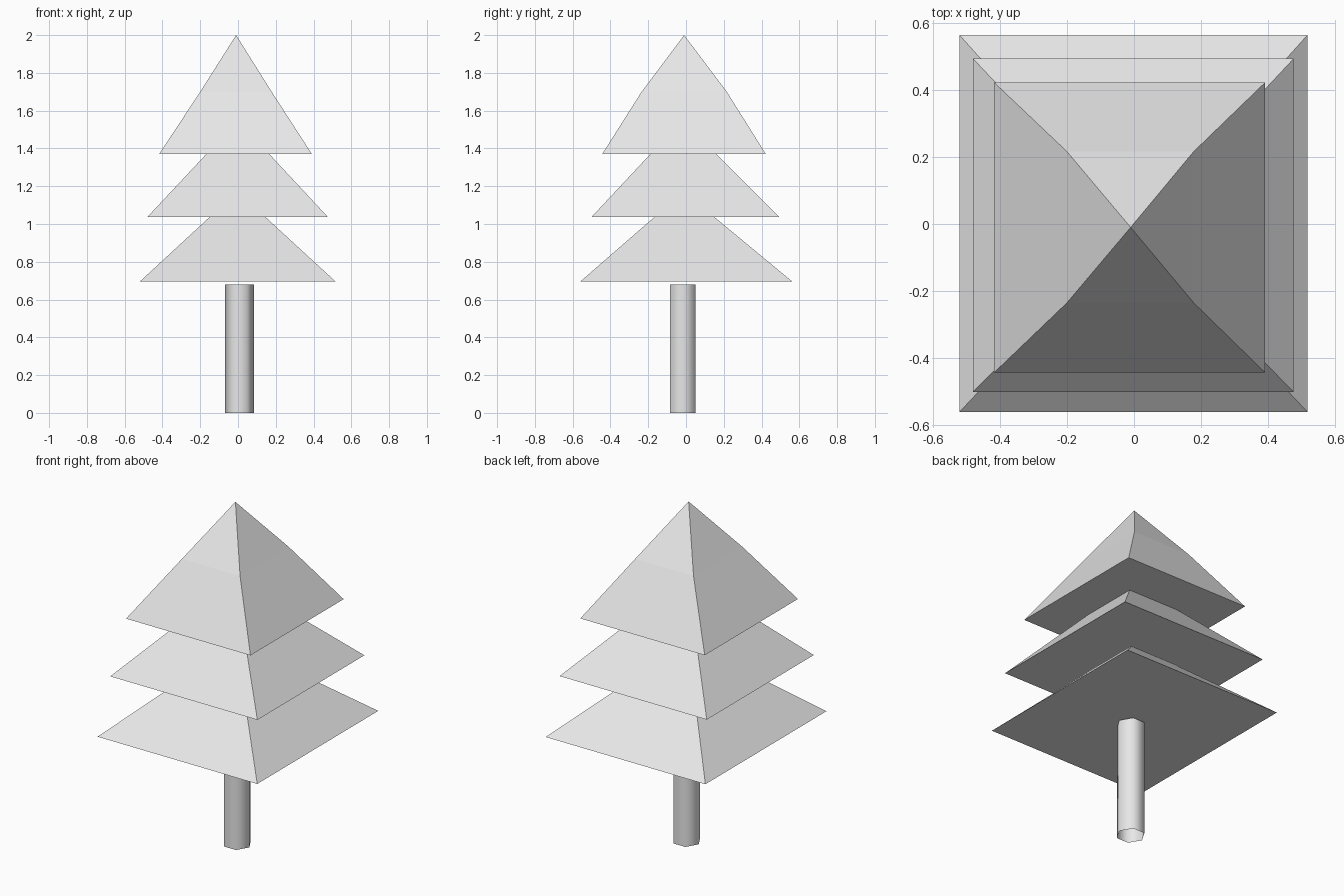
import bpy
import bmesh
import math

cube = bpy.data.objects.get("Cube")
if cube:
    bpy.data.objects.remove(cube)


def make_material(name, colour):
    mat = bpy.data.materials.new(name)
    mat.use_nodes = True
    mat.diffuse_color = colour
    mat.node_tree.nodes["Principled BSDF"].inputs["Base Color"].default_value = colour
    return mat


def add_object(name, bm, mat):
    bmesh.ops.recalc_face_normals(bm, faces=bm.faces)
    mesh = bpy.data.meshes.new(name)
    bm.to_mesh(mesh)
    bm.free()
    mesh.materials.append(mat)
    obj = bpy.data.objects.new(name, mesh)
    bpy.context.collection.objects.link(obj)
    return obj


grey = make_material("light grey", (0.8, 0.8, 0.8, 1))

# Foliage: one stepped skin lofted through rectangles (z, x min, x max, y min, y max)
sections = [
    (0.695, -0.52, 0.517, -0.56, 0.563),
    (1.037, -0.15, 0.145, -0.167, 0.15),
    (1.037, -0.48, 0.476, -0.50, 0.493),
    (1.371, -0.167, 0.165, -0.188, 0.161),
    (1.371, -0.417, 0.391, -0.443, 0.422),
    (1.70, -0.20, 0.178, -0.235, 0.216),
]
bm = bmesh.new()
rings = [[bm.verts.new((x, y, z)) for x, y in ((x0, y0), (x1, y0), (x1, y1), (x0, y1))]
         for z, x0, x1, y0, y1 in sections]
bm.faces.new(rings[0])
for low, high in zip(rings, rings[1:]):
    for i in range(4):
        j = (i + 1) % 4
        bm.faces.new((low[i], low[j], high[j], high[i]))
tip = bm.verts.new((-0.01, -0.01, 2))
for i in range(4):
    bm.faces.new((rings[-1][i], rings[-1][(i + 1) % 4], tip))
add_object("foliage", bm, grey)

# Trunk: open six-sided tube, smooth shaded, points towards +x and -x
bm = bmesh.new()
radius, sides = 0.078, 6
loops = [[bm.verts.new((0.008 + radius * math.cos(math.tau * i / sides),
                        -0.018 + radius * math.sin(math.tau * i / sides), z))
          for i in range(sides)] for z in (0, 0.68)]
for i in range(sides):
    j = (i + 1) % sides
    face = bm.faces.new((loops[0][i], loops[0][j], loops[1][j], loops[1][i]))
    face.smooth = True
add_object("trunk", bm, grey)
